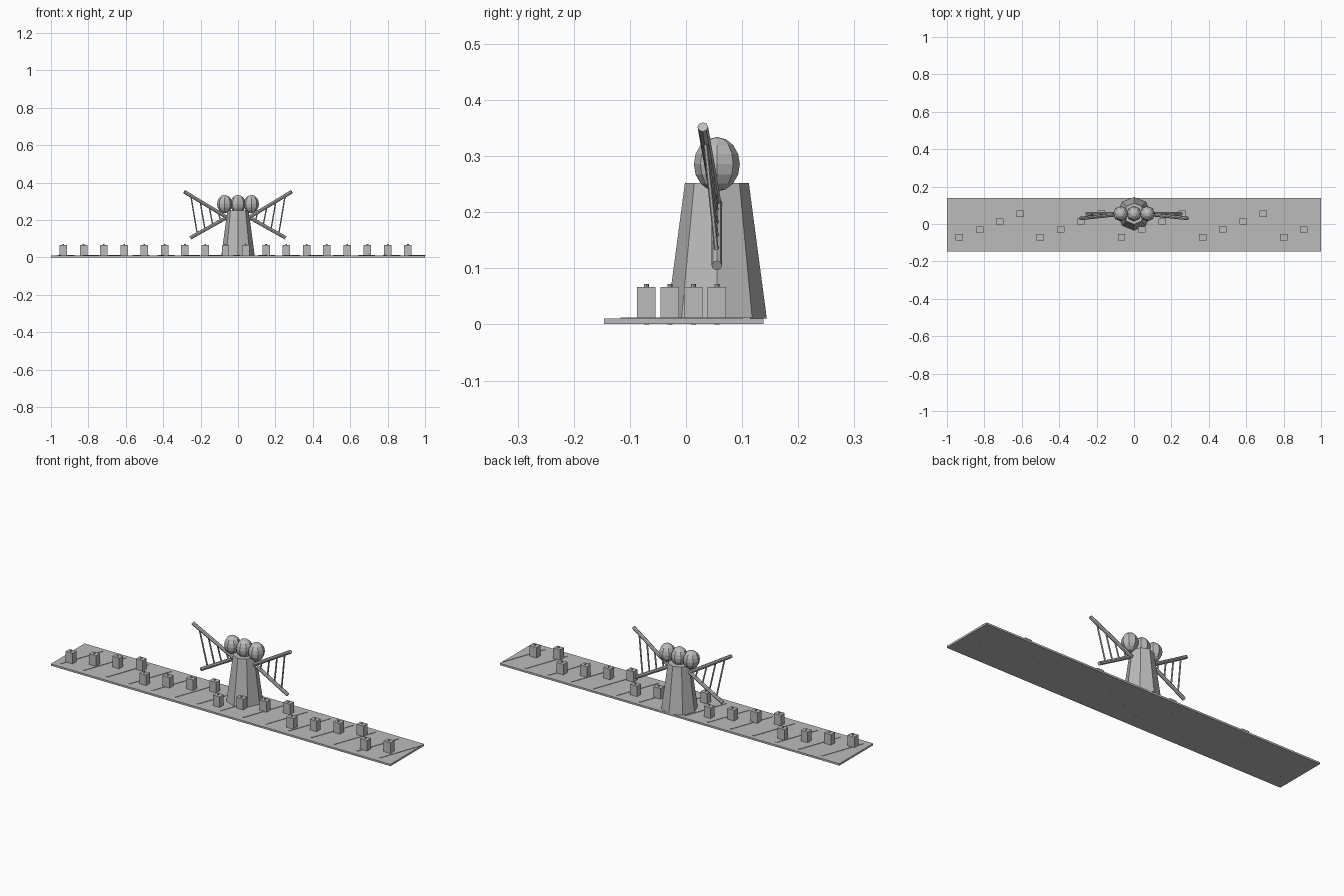
import bpy, math
from mathutils import Vector

cube = bpy.data.objects.get("Cube")
if cube:
    bpy.data.objects.remove(cube, do_unlink=True)

grey = bpy.data.materials.new("plain grey")
grey.use_nodes = True
colour = (0.5, 0.5, 0.5, 1)
grey.diffuse_color = colour
grey.node_tree.nodes["Principled BSDF"].inputs["Base Color"].default_value = colour


def finish(name):
    ob = bpy.context.object
    ob.name = name
    ob.data.materials.append(grey)
    return ob


def box(name, centre, size, turn=0):
    bpy.ops.mesh.primitive_cube_add(size=1, location=centre, rotation=(0, 0, turn))
    ob = finish(name)
    ob.scale = size
    return ob


def rod(name, start, end, radius, sides=8):
    a, b = Vector(start), Vector(end)
    bpy.ops.mesh.primitive_cylinder_add(vertices=sides, radius=radius, depth=(b - a).length,
                                        location=(a + b) / 2)
    ob = finish(name)
    ob.rotation_euler = (b - a).to_track_quat("Z", "Y").to_euler()
    return ob


FLOOR = 0.0107   # top of the base slab
CENTRE = 0.055   # tower axis in y

# Base slab
box("base", (0, -0.004, 0.0058), (2, 0.284, 0.0097))

# Slanted strips across the slab
for i in range(15):
    box("strip", (-0.92 + 0.134 * i, 0, FLOOR + 0.0005), (0.008, 0.245, 0.003), math.radians(-20))

# Staggered blocks, each with a pin through it
for i in range(18):
    x, y = -0.934 + 0.1084 * i, -0.0705 + 0.0418 * (i % 4)
    box("block", (x, y, 0.0385), (0.04, 0.033, 0.057))
    rod("block_pin", (x, y, 0), (x, y, 0.072), 0.0045)

# Tapered eight-sided tower
bpy.ops.mesh.primitive_cone_add(vertices=8, radius1=0.089, radius2=0.057, depth=0.252 - FLOOR,
                                location=(0, CENTRE, (0.252 + FLOOR) / 2))
finish("tower")

# Three faceted heads
for x in (-0.071, 0, 0.071):
    bpy.ops.mesh.primitive_uv_sphere_add(segments=8, ring_count=8, radius=1,
                                         location=(x, CENTRE, 0.2855))
    finish("head").scale = (0.041, 0.041, 0.0485)

# Ladder-like wings
for side, label in ((1, "left"), (-1, "right")):
    root_up, tip_up = Vector((side * 0.03, 0.057, 0.197)), Vector((side * 0.288, 0.03, 0.352))
    root_low, tip_low = Vector((side * 0.03, CENTRE, 0.231)), Vector((side * 0.255, CENTRE, 0.105))
    rod(label + "_wing_upper_spar", root_up, tip_up, 0.0095)
    rod(label + "_wing_lower_spar", root_low, tip_low, 0.0095)
    for t in (0.29, 0.48, 0.67, 0.86):
        rod(label + "_wing_rung", root_up.lerp(tip_up, t), root_low.lerp(tip_low, t * 0.97), 0.004, 6)
